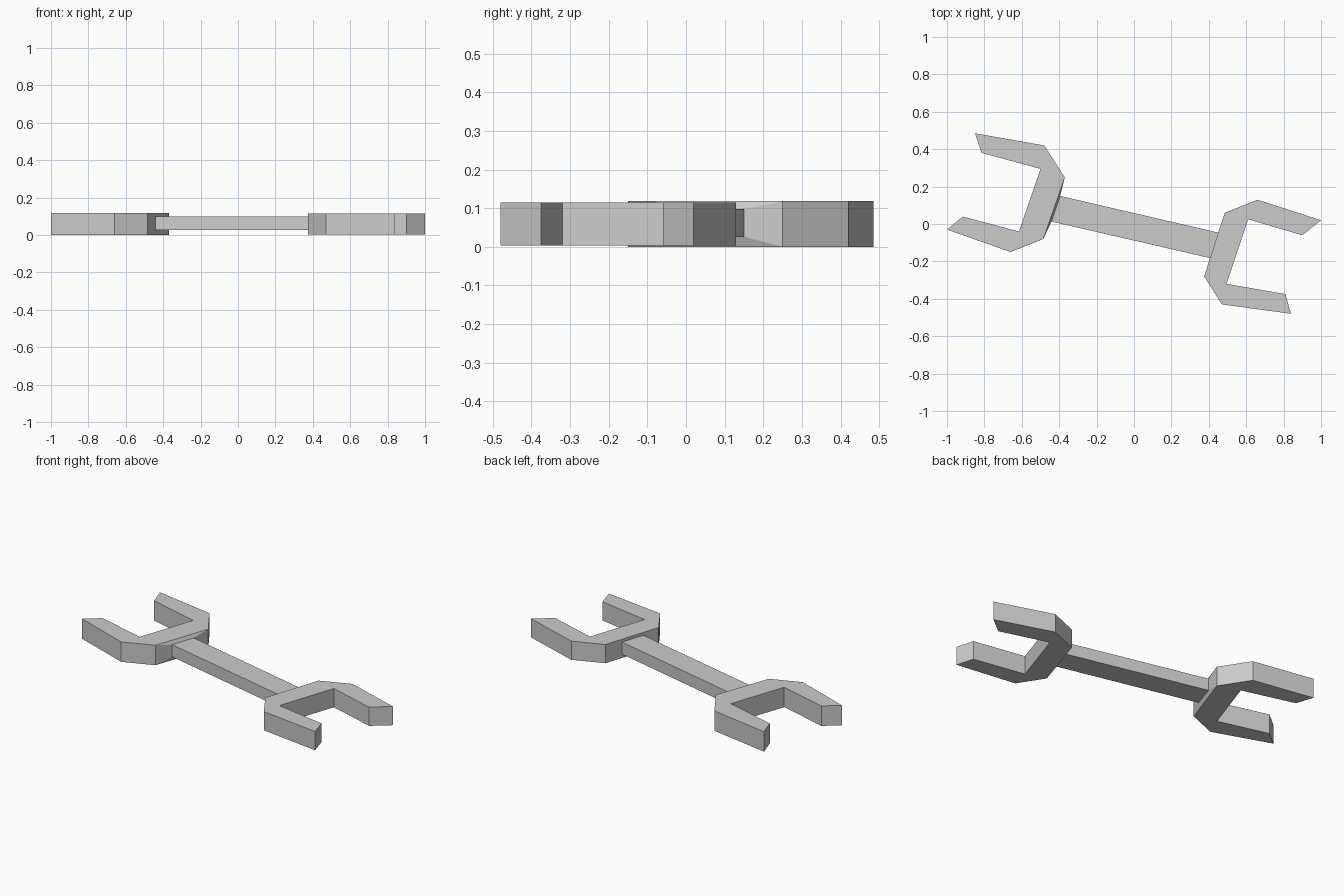
import bpy
import bmesh

cube = bpy.data.objects.get("Cube")
if cube:
    bpy.data.objects.remove(cube, do_unlink=True)

steel = bpy.data.materials.new("light_grey_steel")
steel.use_nodes = True
colour = (0.6, 0.6, 0.6, 1)
steel.diffuse_color = colour
steel.node_tree.nodes["Principled BSDF"].inputs["Base Color"].default_value = colour


def finish(name, bm):
    bmesh.ops.recalc_face_normals(bm, faces=bm.faces[:])
    mesh = bpy.data.meshes.new(name)
    bm.to_mesh(mesh)
    bm.free()
    mesh.materials.append(steel)
    obj = bpy.data.objects.new(name, mesh)
    bpy.context.collection.objects.link(obj)
    return obj


def prism(name, outline, low, high):
    """Flat outline extruded upwards."""
    bm = bmesh.new()
    face = bm.faces.new([bm.verts.new((x, y, low)) for x, y in outline])
    top = bmesh.ops.extrude_face_region(bm, geom=[face])["geom"]
    for v in top:
        if isinstance(v, bmesh.types.BMVert):
            v.co.z = high
    return finish(name, bm)


def loft(name, rings):
    """Closed solid joining four-cornered rings."""
    bm = bmesh.new()
    loops = [[bm.verts.new(p) for p in ring] for ring in rings]
    for a, b in zip(loops, loops[1:]):
        for i in range(4):
            j = (i + 1) % 4
            bm.faces.new((a[i], a[j], b[j], b[i]))
    bm.faces.new(loops[0])
    bm.faces.new(loops[-1])
    return finish(name, bm)


def upright(a, b, low, high):
    return [(*a, low), (*b, low), (*b, high), (*a, high)]


# Open jaws at both ends
prism("right_jaw", [(-0.85, 0.485), (-0.48, 0.42), (-0.37, 0.25), (-0.485, -0.08),
                    (-0.66, -0.15), (-1.0, -0.03), (-0.915, 0.04), (-0.615, -0.04),
                    (-0.5, 0.295), (-0.815, 0.38)], 0, 0.118)
prism("left_jaw", [(0.84, -0.48), (0.47, -0.43), (0.375, -0.28), (0.485, 0.06),
                   (0.66, 0.13), (1.0, 0.02), (0.9, -0.06), (0.61, 0.025),
                   (0.495, -0.32), (0.81, -0.375)], 0.004, 0.115)

# Slim bar, with its shallow tapered collar on the right jaw
bar_start = upright((-0.395, 0.15), (-0.441, 0.013), 0.026, 0.098)
bar_end = upright((0.46, -0.048), (0.415, -0.184), 0.026, 0.098)
loft("handle", [bar_start, bar_end])
loft("handle_collar", [upright((-0.37, 0.25), (-0.485, -0.08), 0, 0.118), bar_start])
